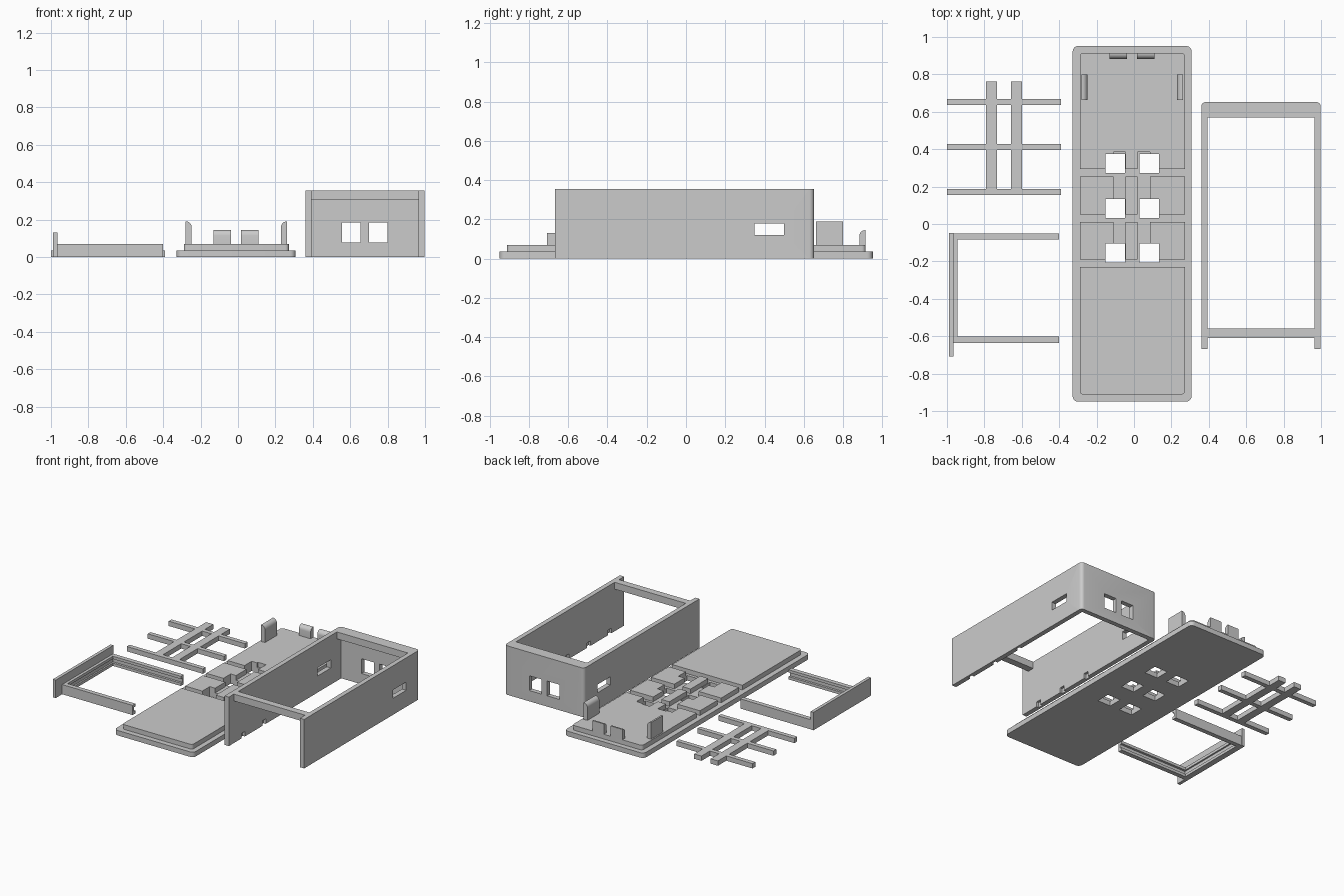
import bpy, bmesh, math

if "Cube" in bpy.data.objects:
    bpy.data.objects.remove(bpy.data.objects["Cube"])

mat = bpy.data.materials.new("light grey plastic")
mat.diffuse_color = (0.6, 0.6, 0.6, 1)
mat.use_nodes = True
mat.node_tree.nodes["Principled BSDF"].inputs["Base Color"].default_value = mat.diffuse_color


def finish(name, bm):
    bmesh.ops.recalc_face_normals(bm, faces=bm.faces)
    me = bpy.data.meshes.new(name)
    bm.to_mesh(me)
    bm.free()
    me.materials.append(mat)
    ob = bpy.data.objects.new(name, me)
    bpy.context.collection.objects.link(ob)
    return ob


def boxes(name, items):
    """One object from (x0, x1, y0, y1, z0, z1) blocks."""
    bm = bmesh.new()
    for x0, x1, y0, y1, z0, z1 in items:
        vs = bmesh.ops.create_cube(bm, size=1)["verts"]
        for v in vs:
            v.co = (x0 if v.co.x < 0 else x1, y0 if v.co.y < 0 else y1, z0 if v.co.z < 0 else z1)
    return finish(name, bm)


def prism(name, pts, to3d, lo, hi):
    """Extrude a 2D outline between lo and hi."""
    bm = bmesh.new()
    f = bm.faces.new([bm.verts.new(to3d(a, b, lo)) for a, b in pts])
    new = bmesh.ops.extrude_face_region(bm, geom=[f])["geom"]
    for v in new:
        if isinstance(v, bmesh.types.BMVert):
            d = [q - p for p, q in zip(to3d(0, 0, lo), to3d(0, 0, hi))]
            v.co.x, v.co.y, v.co.z = v.co.x + d[0], v.co.y + d[1], v.co.z + d[2]
    return finish(name, bm)


def arc(cx, cy, r, a0, n=6):
    return [(cx + r * math.cos(math.radians(a0 + 90 * i / n)),
             cy + r * math.sin(math.radians(a0 + 90 * i / n))) for i in range(n + 1)]


def smooth(ob):
    bpy.ops.object.select_all(action='DESELECT')
    ob.select_set(True)
    bpy.context.view_layer.objects.active = ob
    bpy.ops.object.shade_smooth_by_angle(angle=math.radians(30))


def slab(name, x0, x1, y0, y1, z0, z1, r):
    pts = (arc(x1 - r, y1 - r, r, 0) + arc(x0 + r, y1 - r, r, 90)
           + arc(x0 + r, y0 + r, r, 180) + arc(x1 - r, y0 + r, r, 270))
    ob = prism(name, pts, lambda a, b, c: (a, b, c), z0, z1)
    smooth(ob)
    return ob


def cut(ob, cutter, op='DIFFERENCE'):
    m = ob.modifiers.new("cut", 'BOOLEAN')
    m.operation, m.object, m.solver, m.use_self = op, cutter, 'EXACT', True
    cutter.hide_render = True
    cutter.hide_viewport = True


# Lid: base plate with a raised panel
BASE, TOP = 0.036, 0.07
plate = slab("lid_plate", -0.328, 0.308, -0.95, 0.952, 0, BASE, 0.03)
panel = slab("raised_panel", -0.29, 0.272, -0.912, 0.915, BASE, TOP, 0.02)

# Six square openings and the channels that hold the lattice
holes = boxes("opening_cutter", [(x, x + 0.105, y, y + 0.102, -0.1, 0.2)
                                 for x in (-0.153, 0.03) for y in (-0.207, 0.033, 0.273)])
channels = boxes("channel_cutter",
                 [(-0.4, 0.4, y, y + 0.04, BASE - 0.02, 0.2) for y in (-0.23, 0.012, 0.254)]
                 + [(x, x + 0.065, -0.21, 0.386, BASE - 0.01, 0.21) for x in (-0.11, 0.02)])
cut(plate, holes)
cut(panel, holes)
cut(panel, channels)

# Snap clips with a rounded inner top edge
def clip(name, outer, inner, top, lo, hi, to3d):
    w, h = inner - outer, 0.03
    pts = [(outer, TOP), (inner, TOP)]
    pts += [(outer + w * 0.1 + w * 0.9 * math.cos(t * math.pi / 12),
             top - h + h * math.sin(t * math.pi / 12)) for t in range(7)]
    smooth(prism(name, pts + [(outer, top)], to3d, lo, hi))

for side, o, i in (("left", -0.28, -0.248), ("right", 0.262, 0.23)):
    clip(side + "_side_clip", o, i, 0.19, 0.663, 0.8, lambda a, b, c: (a, c, b))
for side, x in (("left", -0.13), ("right", 0.017)):
    clip(side + "_end_clip", 0.915, 0.883, 0.145, x, x + 0.093, lambda a, b, c: (c, a, b))

# Lattice of crossing bars
ROWS = (0.155, 0.395, 0.635)
lattice = [(-1.0, -0.39, y, y + 0.032, 0, 0.035) for y in ROWS]
for x in (-0.79, -0.658):
    for y0, y1 in zip(ROWS, ROWS[1:] + (0.763,)):
        lattice.append((x, x + 0.058, y0 + 0.032, y1, 0, 0.035))
boxes("lattice", lattice)

# Case shell: U-shaped wall with rounded back corners
X0, X1, Y0, Y1, H, R = 0.36, 0.998, -0.668, 0.653, 0.355, 0.025
T = 0.034
outline = ([(X0, Y0), (X0 + T, Y0), (X0 + T, Y1 - T), (X1 - T, Y1 - T), (X1 - T, Y0), (X1, Y0)]
           + arc(X1 - R, Y1 - R, R, 0) + arc(X0 + R, Y1 - R, R, 90))
shell = prism("case_shell", outline, lambda a, b, c: (a, b, c), 0, H)
smooth(shell)

# Windows through the walls and blind slots for the lattice ends
windows = [(x, x + 0.098, 0.5, 0.8, 0.078, 0.185) for x in (0.557, 0.701)]
windows.append((0.2, 1.2, 0.35, 0.5, 0.12, 0.18))
windows += [(X0 + T - 0.018, X1 - T + 0.018, y - 0.02, y + 0.02, -0.1, 0.036)
            for y in (-0.505, -0.265, -0.02)]
cut(shell, boxes("window_cutter", windows))

# Cross rails along the top of the shell
for name, y in (("front_rail", -0.61), ("back_rail", Y1 - T - 0.05)):
    boxes(name, [(X0 + T, X1 - T, y, y + 0.05, H - 0.05, H)])

# Sliding drawer frame: tall end plate, ledge and grooved arms
boxes("frame_end_plate", [(-0.988, -0.965, -0.708, -0.047, 0, 0.13)])
OUT0, OUT1, W = -0.635, -0.05, 0.033
frame = boxes("frame_arms", [(-0.965, -0.40, OUT0, OUT0 + W, 0, TOP),
                             (-0.965, -0.40, OUT1 - W, OUT1, 0, TOP),
                             (-0.965, -0.945, OUT0 + W, OUT1 - W, 0, TOP)])
groove = boxes("groove_cutter", [(-0.956, -0.3, OUT0 + W / 2, OUT1 - W / 2, 0.02, 0.05)])
cut(frame, groove)
